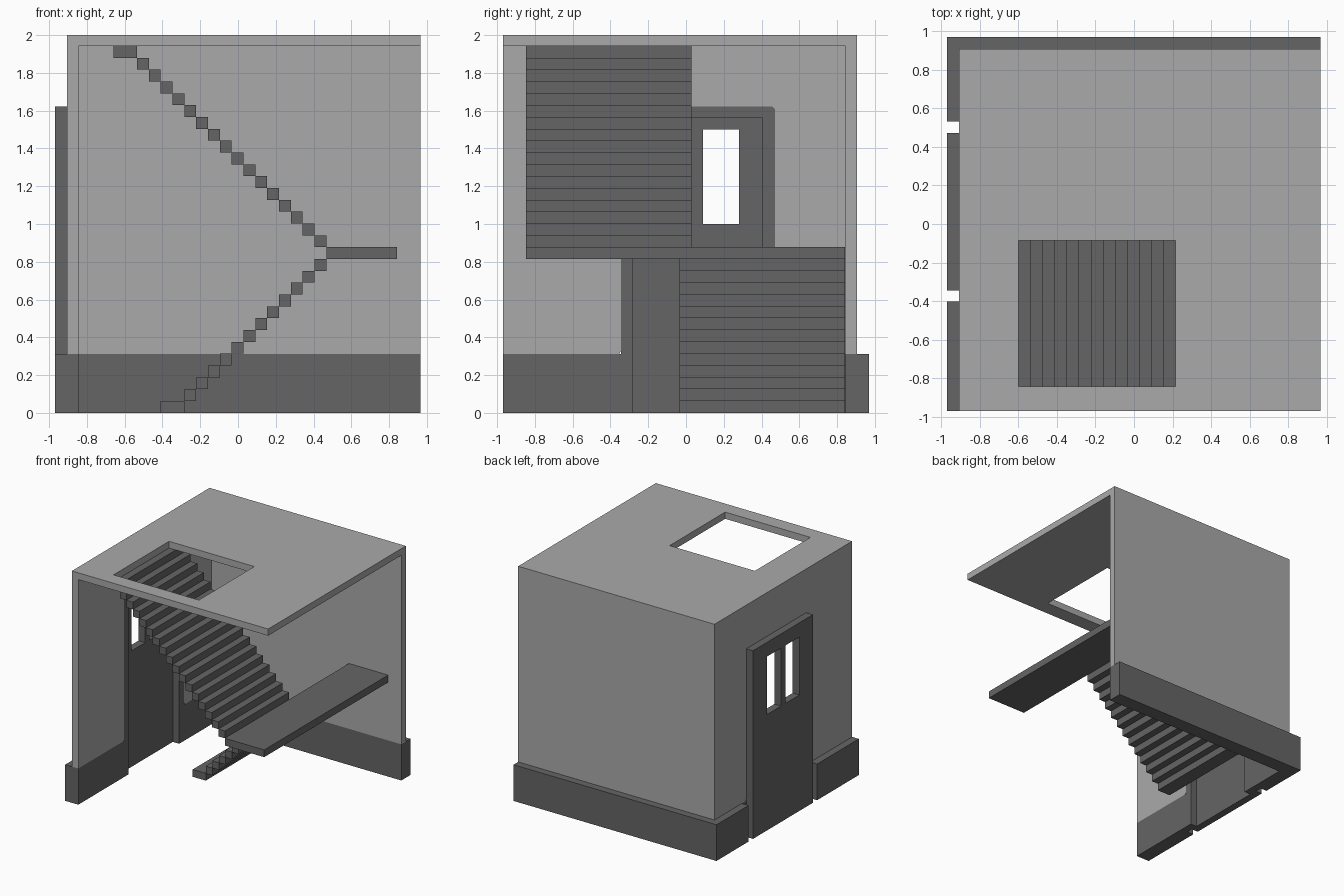
import bpy, bmesh
from mathutils import Vector

if "Cube" in bpy.data.objects:
    bpy.data.objects.remove(bpy.data.objects["Cube"], do_unlink=True)


def material(name, value):
    m = bpy.data.materials.new(name)
    m.use_nodes = True
    colour = (value, value, value, 1)
    m.diffuse_color = colour
    m.node_tree.nodes["Principled BSDF"].inputs["Base Color"].default_value = colour
    return m


LIGHT = material("light grey plaster", 0.40)
DARK = material("dark grey trim", 0.13)


def finish(bm, name, mat):
    bmesh.ops.recalc_face_normals(bm, faces=bm.faces)
    me = bpy.data.meshes.new(name)
    bm.to_mesh(me)
    bm.free()
    me.materials.append(mat)
    ob = bpy.data.objects.new(name, me)
    bpy.context.collection.objects.link(ob)
    return ob


def place(axis, u, v, w):
    """Point with w along the axis; (u, v) are (y, z) for X, (x, z) for Y, (x, y) for Z."""
    return {"X": (w, u, v), "Y": (u, w, v), "Z": (u, v, w)}[axis]


def extrude(bm, axis, faces, depth):
    out = bmesh.ops.extrude_face_region(bm, geom=faces)
    verts = [g for g in out["geom"] if isinstance(g, bmesh.types.BMVert)]
    bmesh.ops.translate(bm, vec=Vector(place(axis, 0, 0, depth)), verts=verts)


def prism(name, mat, axis, points, lo, hi):
    """Outline extruded along one axis."""
    bm = bmesh.new()
    face = bm.faces.new([bm.verts.new(place(axis, u, v, lo)) for u, v in points])
    extrude(bm, axis, [face], hi - lo)
    return finish(bm, name, mat)


def box(name, mat, x, y, z):
    return prism(name, mat, "Z", [(x[0], y[0]), (x[1], y[0]), (x[1], y[1]), (x[0], y[1])], *z)


def pierced_plate(name, mat, axis, us, vs, holes, lo, hi):
    """Plate cut into cells by us and vs, with the listed cells left open."""
    bm = bmesh.new()
    grid = [[bm.verts.new(place(axis, u, v, lo)) for v in vs] for u in us]
    faces = [bm.faces.new((grid[i][j], grid[i + 1][j], grid[i + 1][j + 1], grid[i][j + 1]))
             for i in range(len(us) - 1) for j in range(len(vs) - 1) if (i, j) not in holes]
    extrude(bm, axis, faces, hi - lo)
    return finish(bm, name, mat)


# Main planes
OUT, WALL, IN = 0.97, 0.906, 0.845      # plinth face, wall face, room face
END = 0.967                             # open ends of walls and roof
BASE, CEIL, TOP = 0.312, 1.942, 2.0
D0, D1, DTOP = -0.344, 0.472, 1.623     # door surround
RIM = 0.061                             # width of the door rim
C = 0.016                               # clipped corner of the opening

# Roof with stair opening
pierced_plate("roof", LIGHT, "Z", [-WALL, -0.598, 0.216, END],
              [-OUT, -0.842, -0.085, WALL], {(1, 1)}, CEIL, TOP)

# Walls above the plinth
box("back_wall", LIGHT, (-WALL, END), (IN, WALL), (BASE, CEIL))
prism("side_wall", LIGHT, "X",
      [(-OUT, BASE), (D0 - 0.01, BASE), (D0, BASE + C), (D0, DTOP - C), (D0 + C, DTOP),
       (D1 - C, DTOP), (D1, DTOP - C), (D1, BASE + C), (D1 + 0.01, BASE), (IN, BASE),
       (IN, CEIL), (-OUT, CEIL)], -WALL, -IN)

# Plinth: back run and two side runs stopping short of the door
box("back_plinth", DARK, (-OUT, END), (IN, OUT), (0, BASE))
prism("side_plinth_front", DARK, "Z",
      [(-OUT, -OUT), (-IN, -OUT), (-IN, D0), (-WALL, D0), (-WALL, D0 - 0.058),
       (-OUT, D0 - 0.058)], 0, BASE)
prism("side_plinth_back", DARK, "Z",
      [(-OUT, IN), (-IN, IN), (-IN, D1), (-WALL, D1), (-WALL, D1 + 0.06),
       (-OUT, D1 + 0.06)], 0, BASE)

# Door slab with two tall windows, and the raised rim on the room side
pierced_plate("door", DARK, "X", [D0, -0.16, 0.029, 0.09, 0.28, D1],
              [0, 1.0, 1.5, DTOP], {(1, 1), (3, 1)}, -OUT, -WALL)
prism("door_rim", DARK, "X",
      [(D0, 0), (D0 + RIM, 0), (D0 + RIM, DTOP - RIM), (D1 - 0.067, DTOP - RIM),
       (D1 - 0.067, 0), (D1, 0), (D1, DTOP - C), (D1 - C, DTOP), (D0 + C, DTOP),
       (D0, DTOP - C)], -WALL, -IN)

# Stairs: square treads that meet along their edges, last tread double width
STEP = CEIL / 31
LAND = 0.468


def flight(name, count, first, direction, y):
    """Treads stacked away from the landing edge, up (1) or down (-1)."""
    for i in range(count):
        x1 = LAND - i * STEP
        x0 = x1 - STEP * (2 if i == count - 1 else 1)
        z = (first + direction * i) * STEP
        box(f"{name}_{i + 1:02d}", DARK, (x0, x1), y, (z, z + STEP))


flight("lower_step", 13, 12, -1, (-0.034, 0.843))
flight("upper_step", 17, 14, 1, (-0.847, 0.029))
box("landing", DARK, (LAND, 0.843), (-0.847, 0.843), (13 * STEP, 14 * STEP))
